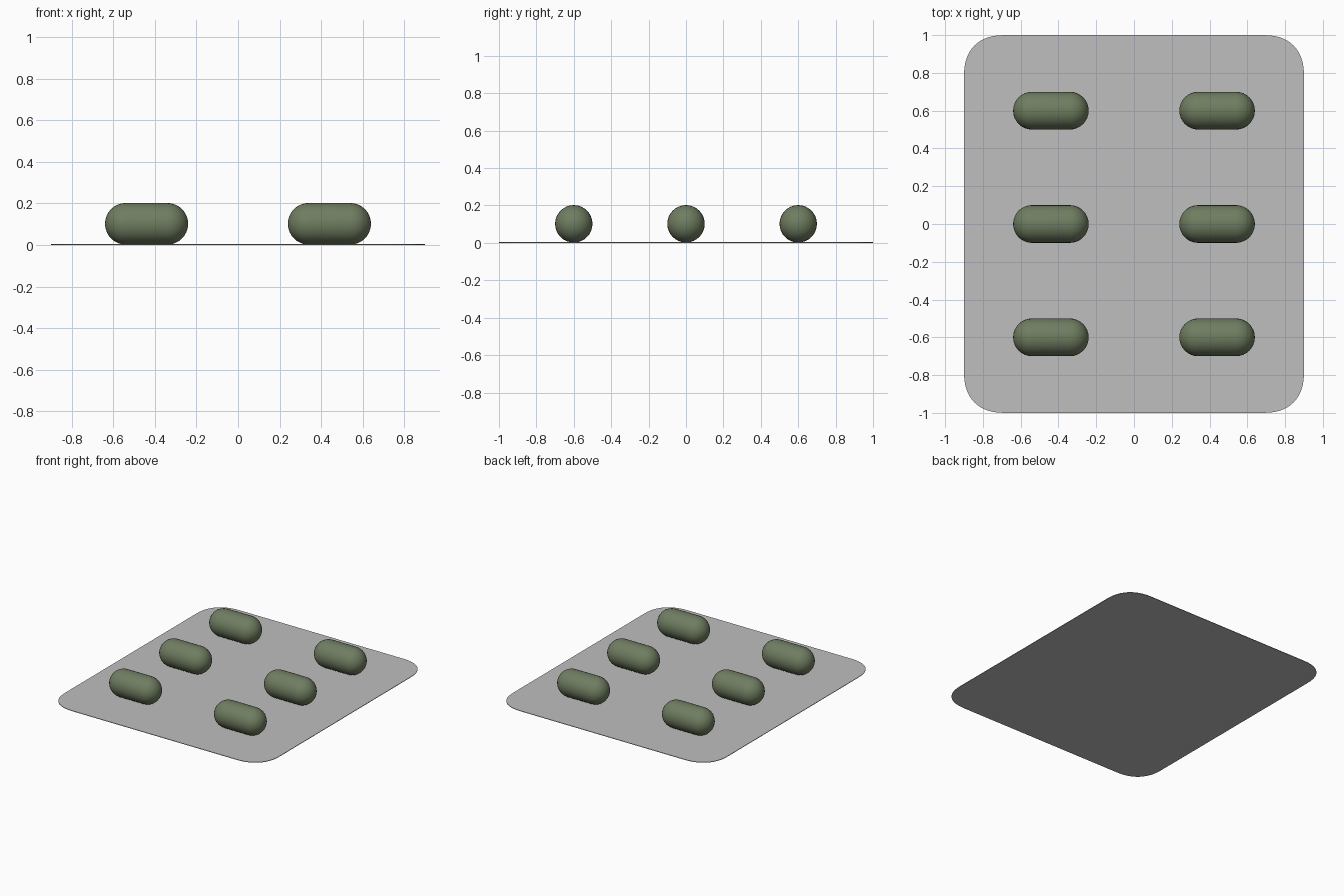
import bpy, bmesh, math
from mathutils import Matrix

if "Cube" in bpy.data.objects:
    bpy.data.objects.remove(bpy.data.objects["Cube"])


def material(name, rgb):
    m = bpy.data.materials.new(name)
    m.diffuse_color = (*rgb, 1)
    m.use_nodes = True
    m.node_tree.nodes["Principled BSDF"].inputs["Base Color"].default_value = m.diffuse_color
    return m


def add_object(name, bm, mat):
    bmesh.ops.recalc_face_normals(bm, faces=bm.faces[:])
    me = bpy.data.meshes.new(name)
    bm.to_mesh(me)
    bm.free()
    me.materials.append(mat)
    ob = bpy.data.objects.new(name, me)
    bpy.context.collection.objects.link(ob)
    return ob


foil = material("foil grey", (0.52, 0.52, 0.52))
green = material("olive green", (0.16, 0.205, 0.118))

# Backing sheet: thin rectangle with soft superellipse corners
W, D, T, R, EXP, STEPS = 0.9, 1.0, 0.004, 0.22, 2.4, 12
bm = bmesh.new()
outline = []
for q, (sx, sy) in enumerate([(1, 1), (-1, 1), (-1, -1), (1, -1)]):
    arc = []
    for i in range(STEPS + 1):
        a = math.pi / 2 * i / STEPS
        cx = max(math.cos(a), 0) ** (2 / EXP)
        cy = max(math.sin(a), 0) ** (2 / EXP)
        arc.append((sx * (W - R + R * cx), sy * (D - R + R * cy), 0))
    outline += arc if q % 2 == 0 else arc[::-1]
base = bm.faces.new([bm.verts.new(p) for p in outline])
ext = bmesh.ops.extrude_face_region(bm, geom=[base], use_keep_orig=True)
top = [g for g in ext["geom"] if isinstance(g, bmesh.types.BMVert)]
bmesh.ops.translate(bm, verts=top, vec=(0, 0, T))
add_object("backing_sheet", bm, foil)


# Capsule: sphere split at its equator and stretched along x
def capsule(name, x, y, r=0.1, half_straight=0.1):
    bm = bmesh.new()
    bmesh.ops.create_uvsphere(bm, u_segments=32, v_segments=16, radius=r,
                              matrix=Matrix.Rotation(math.pi / 2, 4, 'Y'))
    equator = [e for e in bm.edges if all(abs(v.co.x) < 1e-4 for v in e.verts)]
    bmesh.ops.split_edges(bm, edges=equator)
    for f in bm.faces:
        f.smooth = True
    sides = {v: math.copysign(1, v.link_faces[0].calc_center_median().x)
             for v in bm.verts}
    for v, s in sides.items():
        v.co.x += s * half_straight
    bmesh.ops.bridge_loops(bm, edges=[e for e in bm.edges if e.is_boundary])
    for f in bm.faces:
        f.smooth = True
    ob = add_object(name, bm, green)
    ob.location = (x, y, r + T / 2)


for i, x in enumerate((-0.44, 0.44)):
    for j, y in enumerate((-0.6, 0, 0.6)):
        capsule(f"capsule_{i * 3 + j + 1}", x, y)
